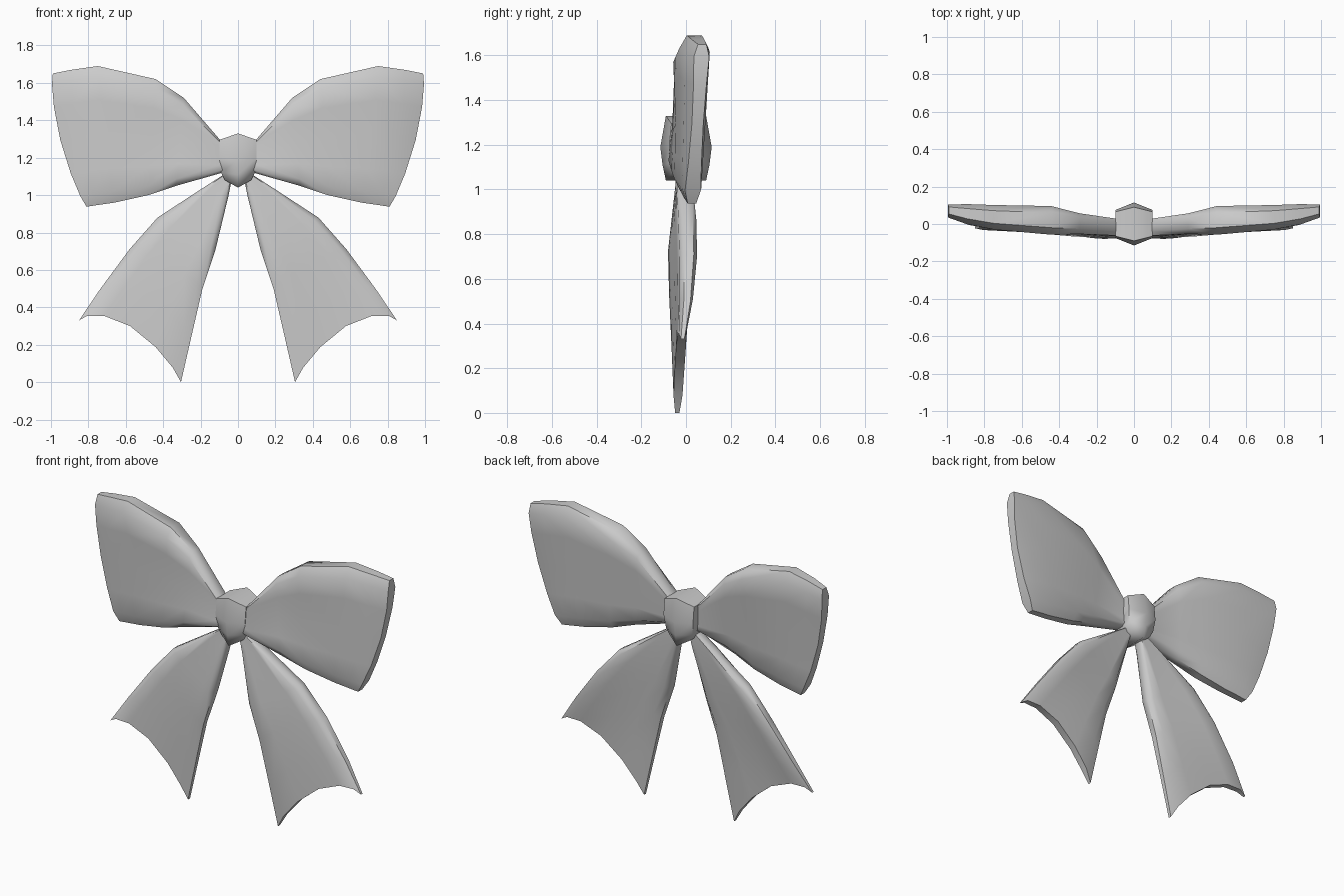
import bpy, math

if "Cube" in bpy.data.objects:
    bpy.data.objects.remove(bpy.data.objects["Cube"])

TS = [0, 0.08, 0.25, 0.5, 0.75, 0.92, 1]


def make(name, verts, faces, mirror=False, angle=50):
    me = bpy.data.meshes.new(name)
    me.from_pydata(verts, [], faces)
    ob = bpy.data.objects.new(name, me)
    bpy.context.collection.objects.link(ob)
    bpy.ops.object.select_all(action='DESELECT')
    bpy.context.view_layer.objects.active = ob
    ob.select_set(True)
    bpy.ops.object.mode_set(mode='EDIT')
    bpy.ops.mesh.select_all(action='SELECT')
    bpy.ops.mesh.normals_make_consistent(inside=False)
    bpy.ops.object.mode_set(mode='OBJECT')
    bpy.ops.object.shade_smooth_by_angle(angle=math.radians(angle))
    if mirror:
        m = ob.modifiers.new("mirror", 'MIRROR')
        m.use_mirror_merge = False
    return ob


def ribbon(name, stations):
    """Loft flat pads between two edges: (x, z, front y, back y) twice, then the
    middle's shift in x, z and front/back belly."""
    verts, faces, n = [], [], 2 * len(TS)
    for a, b, (dx, dz, bf, bb) in stations:
        front, back = [], []
        for t in TS:
            x, z, yf, yb = (p + (q - p) * t for p, q in zip(a, b))
            s = max(0, math.sin(math.pi * t))
            w = s ** 0.7
            if t in (0, 1):                       # pinched, rounded rim
                c, h = (yf + yb) / 2, (yb - yf) / 4
                yf, yb = c - h, c + h
            x, z = x + dx * w, z + dz * w
            front.append((x, yf + bf * s, z))
            back.append((x, yb + bb * s, z))
        verts += front + back[::-1]
    for i in range(len(stations) - 1):
        for j in range(n):
            k = (j + 1) % n
            faces.append((i * n + j, i * n + k, (i + 1) * n + k, (i + 1) * n + j))
    for base in (0, (len(stations) - 1) * n):     # end caps as quad strips
        for j in range(len(TS) - 1):
            faces.append((base + j, base + j + 1, base + n - 2 - j, base + n - 1 - j))
    return make(name, verts, faces, True)


# Upper loops: top edge, bottom edge, shape of the middle
ribbon("bow_loops", [
    ((0.04, 1.25, -0.05, 0.03), (0.04, 1.13, -0.05, 0.03), (0, 0, 0, 0)),
    ((0.10, 1.30, -0.06, 0.03), (0.10, 1.115, -0.08, 0.02), (0, 0, 0, 0)),
    ((0.29, 1.52, -0.055, 0.06), (0.33, 1.05, -0.07, 0.03), (0, 0, 0.01, 0)),
    ((0.44, 1.62, -0.06, 0.10), (0.48, 1.00, -0.055, 0.05), (0, 0, 0.01, 0)),
    ((0.75, 1.69, -0.03, 0.105), (0.66, 0.96, -0.03, 0.06), (0.01, 0, 0, 0)),
    ((0.89, 1.67, 0.0, 0.11), (0.75, 0.947, -0.02, 0.065), (0.035, 0, 0, 0)),
    ((0.99, 1.65, 0.035, 0.11), (0.81, 0.938, -0.012, 0.065), (0.05, 0, 0.015, -0.01)),
])

# Hanging tails: outer edge, inner edge, notched end
ribbon("bow_tails", [
    ((0.06, 1.12, -0.04, 0.02), (0.03, 1.10, -0.04, 0.02), (0, 0, 0, 0)),
    ((0.20, 1.03, -0.04, 0.03), (0.05, 1.00, -0.05, 0.02), (0, 0, 0, 0)),
    ((0.43, 0.88, -0.03, 0.05), (0.12, 0.71, -0.085, 0.0), (0, 0, 0, 0)),
    ((0.58, 0.71, -0.025, 0.055), (0.19, 0.50, -0.08, -0.01), (0, 0.03, 0, 0)),
    ((0.735, 0.50, -0.025, 0.035), (0.25, 0.24, -0.068, -0.015), (0, 0.08, 0, 0)),
    ((0.85, 0.33, -0.03, 0.0), (0.305, 0.0, -0.058, -0.02), (0, 0.135, 0, 0.01)),
])

# Six-sided centre knot with ridged top and bottom
kv, kf = [], []
for hx, yc, ys, zc, zs in [(0.07, 0.09, 0.06, 1.04, 1.08), (0.09, 0.105, 0.065, 1.11, 1.12),
                           (0.10, 0.115, 0.075, 1.19, 1.20), (0.10, 0.09, 0.065, 1.33, 1.295)]:
    kv += [(0, -yc, zc), (hx, -ys, zs), (hx, ys, zs), (0, yc, zc), (-hx, ys, zs), (-hx, -ys, zs)]
for i in range(3):
    for j in range(6):
        k = (j + 1) % 6
        kf.append((i * 6 + j, i * 6 + k, i * 6 + 6 + k, i * 6 + 6 + j))
for b in (0, 18):
    kf += [(b, b + 1, b + 2, b + 3), (b, b + 3, b + 4, b + 5)]
make("knot", kv, kf, angle=65)
